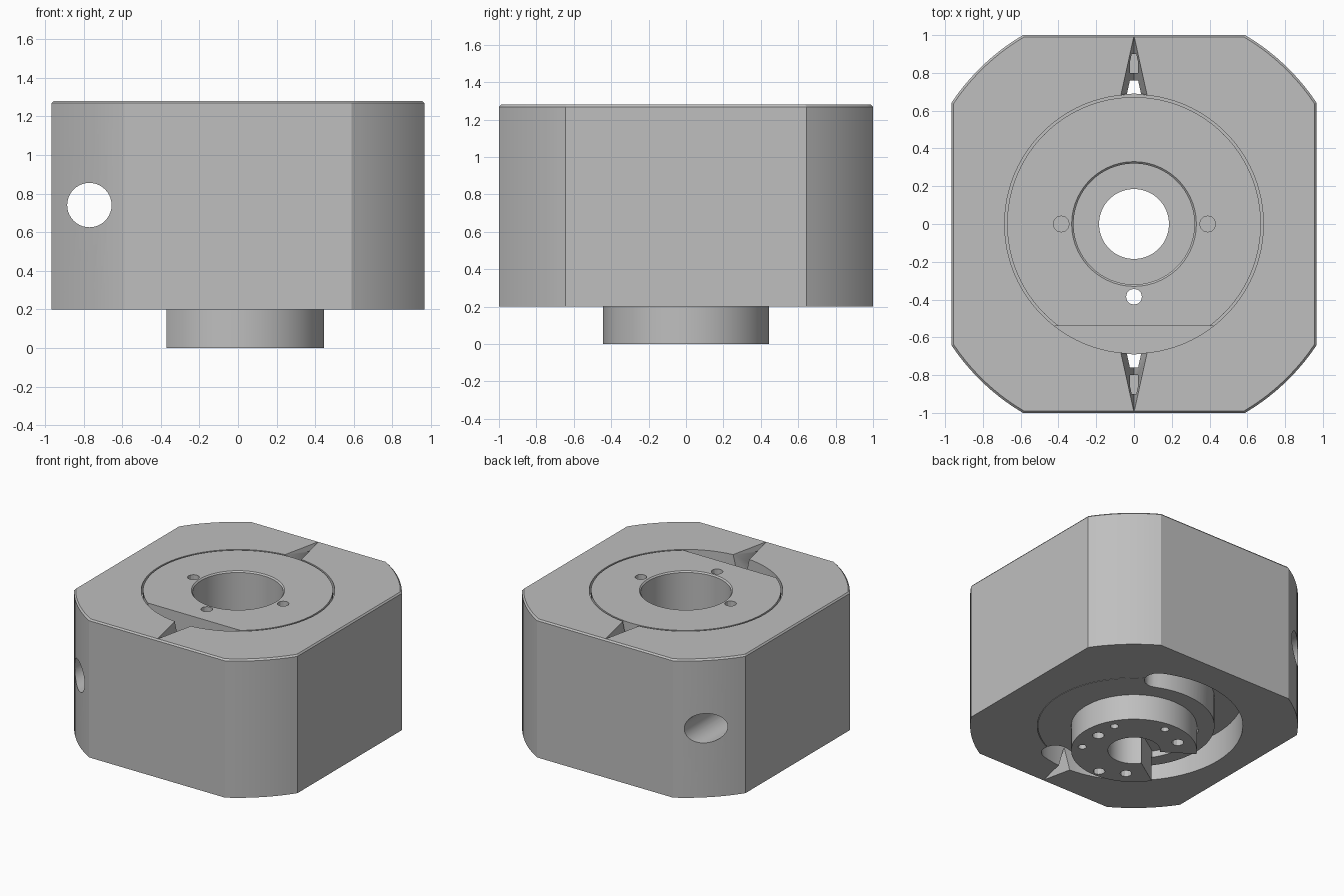
import bpy, bmesh
from math import sin, cos, pi, radians, sqrt, asin, acos

if "Cube" in bpy.data.objects:
    bpy.data.objects.remove(bpy.data.objects["Cube"])

metal = bpy.data.materials.new("grey metal")
metal.use_nodes = True
grey = (0.52, 0.52, 0.52, 1)
metal.diffuse_color = grey
metal.node_tree.nodes["Principled BSDF"].inputs["Base Color"].default_value = grey

BOTTOM, TOP = 0.2, 1.28


def make(name, verts, faces):
    mesh = bpy.data.meshes.new(name)
    mesh.from_pydata(verts, [], faces)
    bm = bmesh.new()
    bm.from_mesh(mesh)
    bmesh.ops.recalc_face_normals(bm, faces=bm.faces)
    bm.to_mesh(mesh)
    bm.free()
    obj = bpy.data.objects.new(name, mesh)
    bpy.context.collection.objects.link(obj)
    return obj


def stack(name, rings):
    """Solid from equal-length rings of points, capped at both ends."""
    n = len(rings[0])
    faces = [tuple(range(n)), tuple(range((len(rings) - 1) * n, len(rings) * n))]
    for k in range(len(rings) - 1):
        for i in range(n):
            j = (i + 1) % n
            faces.append((k * n + i, k * n + j, k * n + n + j, k * n + n + i))
    return make(name, [p for r in rings for p in r], faces)


def prism(name, outline, z0, z1):
    return stack(name, [[(x, y, z) for x, y in outline] for z in (z0, z1)])


def arc(r, a0, a1, n, cx=0, cy=0):
    return [(cx + r * cos(a0 + (a1 - a0) * i / n), cy + r * sin(a0 + (a1 - a0) * i / n))
            for i in range(n + 1)]


def cylinder(name, r, x, y, z0, z1, n=24):
    return prism(name, arc(r, 0, 2 * pi, n, x, y)[:-1], z0, z1)


def box(name, x, y0, y1, z0, z1):
    return prism(name, [(-x, y0), (x, y0), (x, y1), (-x, y1)], z0, z1)


def lathe(name, profile, seg=96):
    n = len(profile)
    verts = [(r * cos(2 * pi * s / seg), r * sin(2 * pi * s / seg), z)
             for s in range(seg) for r, z in profile]
    faces = [(s * n + i, s * n + (i + 1) % n,
              (s + 1) % seg * n + (i + 1) % n, (s + 1) % seg * n + i)
             for s in range(seg) for i in range(n)]
    return make(name, verts, faces)


def cut(obj, cutters):
    """Subtract the cutters one by one, then remove them."""
    for c in cutters:
        mod = obj.modifiers.new("cut", 'BOOLEAN')
        mod.operation = 'DIFFERENCE'
        mod.solver = 'EXACT'
        mod.object = c
        graph = bpy.context.evaluated_depsgraph_get()
        mesh = bpy.data.meshes.new_from_object(obj.evaluated_get(graph))
        obj.modifiers.clear()
        obj.data = mesh
        bpy.data.objects.remove(c)


def arc_groove():
    """Curved slot with round ends in the underside."""
    a0, a1, mid, half = radians(65), radians(286), 0.67, 0.1
    e0 = (mid * cos(a0), mid * sin(a0))
    e1 = (mid * cos(a1), mid * sin(a1))
    outline = arc(mid + half, a0, a1, 56)
    outline += arc(half, a1, a1 + pi, 10, *e1)[1:-1]
    outline += arc(mid - half, a1, a0, 56)
    outline += arc(half, a0 + pi, a0 + 2 * pi, 10, *e0)[1:-1]
    return prism("groove", outline, 0.1, 0.43)


def worm_bore():
    rings = [[(-0.77 + x, y, 0.74 + z) for x, z in arc(0.115, 0, 2 * pi, 40)[:-1]]
             for y in (-1.2, 1.2)]
    return stack("bore", rings)


def spike(side, z, depth):
    """Pointed notch that narrows to the outer face."""
    y = 0.66 * side
    return make("spike", [(-0.075, y, z), (0.075, y, z), (0, y, z + depth), (0, side, z)],
                [(0, 1, 2), (0, 1, 3), (1, 2, 3), (0, 2, 3)])


# Housing: block with four corners turned round
HX, HY, CORNER = 0.965, 1.0, 1.16
quarter = arc(CORNER, acos(HX / CORNER), asin(HY / CORNER), 10)
outline = quarter + [(-x, y) for x, y in quarter[::-1]]
outline += [(-x, -y) for x, y in quarter] + [(x, -y) for x, y in quarter[::-1]]
housing = stack("housing", [[(x * s, y * s, z) for x, y in outline]
                            for s, z in ((1, BOTTOM), (1, TOP - 0.012), (0.99, TOP))])
cutters = [cylinder("bore", 0.685, 0, 0, 0, 1.5, 96), worm_bore(), arc_groove()]
for side in (-1, 1):
    cutters.append(spike(side, TOP + 0.003, -0.32))
    cutters.append(box("slot", 0.045, *sorted((0.66 * side, 0.76 * side)), 0.3, 1.15))
    cutters.append(box("pocket", 0.022, *sorted((0.8 * side, 0.9 * side)), 0.85, 1.24))
cutters.append(spike(-1, BOTTOM - 0.003, 0.25))
cut(housing, cutters)

# Rotor: disc with counterbore on top and hub below
rotor = lathe("rotor", [
    (0.185, 0), (0.445, 0), (0.445, BOTTOM), (0.68, BOTTOM), (0.69, 0.22), (0.69, 1.2),
    (0.672, 1.2), (0.672, TOP), (0.33, TOP), (0.32, TOP - 0.01), (0.32, 0.5), (0.185, 0.5)])
half = radians(33.7)
cutters = [arc_groove(), worm_bore(),
           box("flat", 0.7, -0.8, -0.54, 0.95, 1.4),
           prism("hub_gap", [(0, 0)] + arc(0.46, pi - half, pi + half, 16), -0.1, 0.25)]
# Screw holes in the top
for x, y, z in ((-0.385, 0, 0.95), (0.39, 0, 0.95), (0, -0.385, -0.1)):
    cutters.append(cylinder("hole", 0.042, x, y, z, 1.4, 12))
# Screw and pin holes in the hub
for deg, dist, r in ((0, 0.33, 0.042), (120, 0.33, 0.042), (240, 0.33, 0.042),
                     (28, 0.37, 0.03), (-32, 0.37, 0.03), (86, 0.37, 0.03)):
    a = radians(deg)
    cutters.append(cylinder("hole", r, dist * cos(a), dist * sin(a), -0.1, 0.15, 12))
cut(rotor, cutters)

# Material and shading
for obj in (housing, rotor):
    obj.data.materials.clear()
    obj.data.materials.append(metal)
    for p in obj.data.polygons:
        p.material_index = 0
    bpy.ops.object.select_all(action='DESELECT')
    obj.select_set(True)
    bpy.context.view_layer.objects.active = obj
    bpy.ops.object.shade_smooth_by_angle(angle=radians(25))
